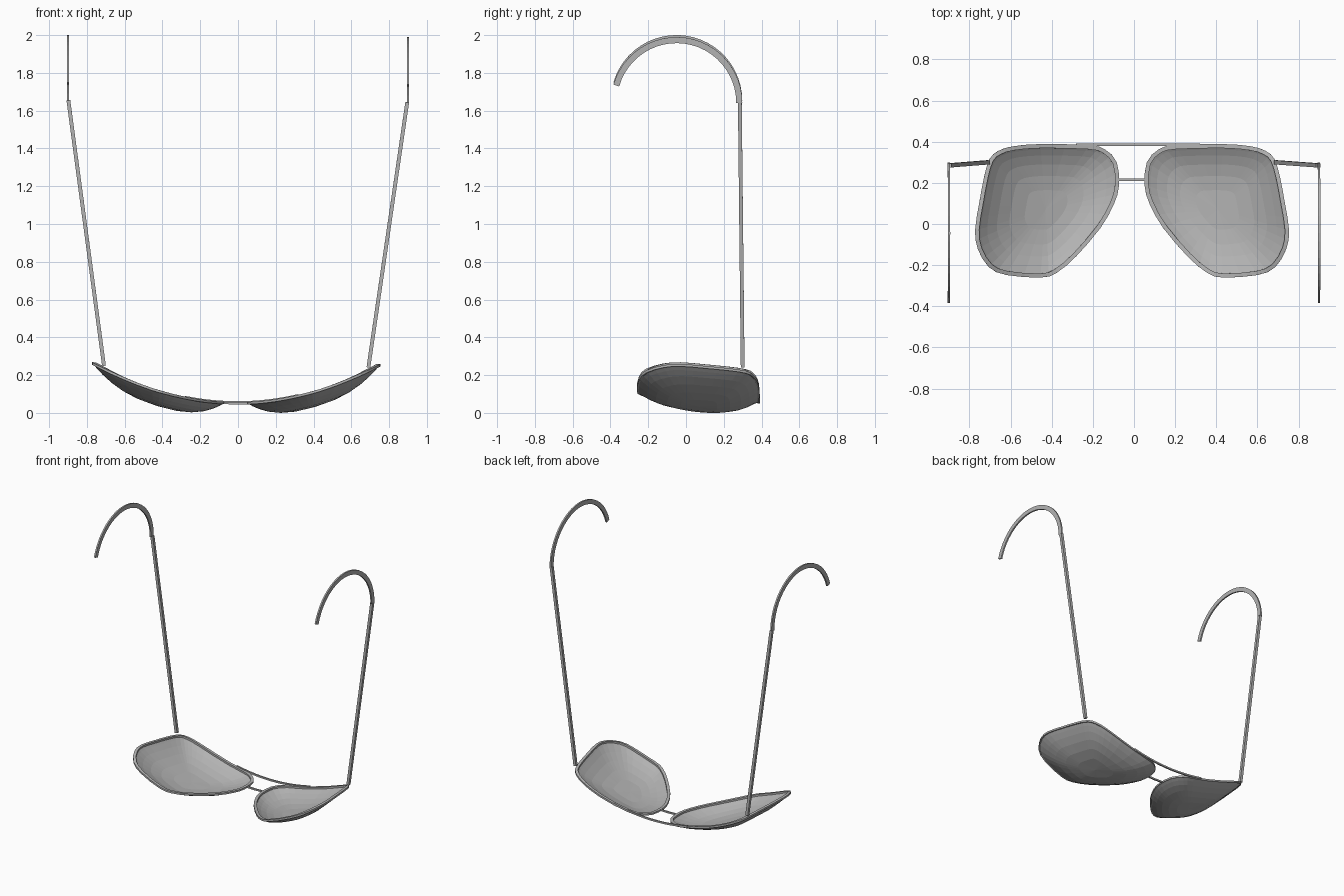
import bpy, bmesh, math
from mathutils import Vector, Matrix

cube = bpy.data.objects.get("Cube")
if cube:
    bpy.data.objects.remove(cube, do_unlink=True)

grey = bpy.data.materials.new("plain_grey")
grey.use_nodes = True
grey.diffuse_color = (0.45, 0.45, 0.45, 1)
grey.node_tree.nodes["Principled BSDF"].inputs["Base Color"].default_value = (0.45, 0.45, 0.45, 1)

# The whole pair leans very slightly to one side
LEAN = Matrix.Translation((-0.011, 0, 0)) @ Matrix.Rotation(0.006, 4, 'Y')


def finish(name, bm):
    bmesh.ops.recalc_face_normals(bm, faces=bm.faces)
    bm.transform(LEAN)
    mesh = bpy.data.meshes.new(name)
    bm.to_mesh(mesh)
    bm.free()
    mesh.materials.append(grey)
    obj = bpy.data.objects.new(name, mesh)
    bpy.context.collection.objects.link(obj)
    return obj


def sweep(name, path, axis, along_axis, across, sides=4, closed=False):
    """Carry a small polygon section along a path; axis fixes its orientation."""
    bm = bmesh.new()
    axis = Vector(axis)
    n = len(path)
    grow = 1 / math.cos(math.pi / sides)
    rings = []
    for i, p in enumerate(path):
        a = path[(i - 1) % n] if closed else path[max(i - 1, 0)]
        b = path[(i + 1) % n] if closed else path[min(i + 1, n - 1)]
        side = (b - a).cross(axis).normalized()
        up = side.cross(b - a).normalized()
        ring = []
        for k in range(sides):
            t = math.tau * (k + 0.5) / sides
            ring.append(bm.verts.new(p + up * math.sin(t) * along_axis / 2 * grow
                                     + side * math.cos(t) * across / 2 * grow))
        rings.append(ring)
    for i in range(n if closed else n - 1):
        r, q = rings[i], rings[(i + 1) % n]
        for k in range(sides):
            m = (k + 1) % sides
            bm.faces.new((r[k], r[m], q[m], q[k]))
    if not closed:
        bm.faces.new(rings[0])
        bm.faces.new(rings[-1])
    return finish(name, bm)


def wrap(x):
    """Height of the curved face line."""
    return 0.05 + 0.365 * x * x


def smooth_loop(pts, steps):
    """Closed Catmull-Rom curve through the points."""
    out = []
    n = len(pts)
    for i in range(n):
        a, b, c, d = (pts[(i + k) % n] for k in (-1, 0, 1, 2))
        for s in range(steps):
            t = s / steps
            out.append(0.5 * (2 * b + (c - a) * t + (2 * a - 5 * b + 4 * c - d) * t * t
                              + (3 * b - a - 3 * c + d) * t ** 3))
    return out


# Lens outline
OUTLINE = smooth_loop([Vector(p) for p in (
    (.445, .385), (.21, .38), (.13, .36), (.075, .30), (.065, .19), (.09, .10),
    (.155, -.015), (.275, -.155), (.37, -.235), (.445, -.257), (.61, -.245),
    (.695, -.208), (.748, -.12), (.76, -.03), (.74, .10), (.716, .228),
    (.69, .315), (.65, .352), (.58, .374))], 2)
CENTRE = Vector((.42, .07))
DEPTH = 0.077


def lens_point(p, scale, side):
    q = CENTRE + (p - CENTRE) * scale
    return Vector((side * q.x, q.y, wrap(q.x) - DEPTH * (1 - scale ** 3)))


for side, label in ((1, "left"), (-1, "right")):
    # Dished lens
    bm = bmesh.new()
    rings = [[bm.verts.new(lens_point(p, s, side)) for p in OUTLINE]
             for s in (.985, .93, .84, .7, .52, .3)]
    hub = bm.verts.new(lens_point(CENTRE, 0, side))
    n = len(OUTLINE)
    for r, q in zip(rings, rings[1:]):
        for i in range(n):
            j = (i + 1) % n
            bm.faces.new((r[i], r[j], q[j], q[i]))
    for i in range(n):
        bm.faces.new((rings[-1][i], rings[-1][(i + 1) % n], hub))
    lens = finish(label + "_lens", bm)
    shell = lens.modifiers.new("thickness", 'SOLIDIFY')
    shell.thickness = 0.005
    shell.offset = 0

    # Rim round the lens
    rim = [lens_point(p, .98, side) for p in OUTLINE]
    for v in rim:
        v.z = wrap(v.x)
    sweep(label + "_rim", rim, (0, 0, 1), .013, .02, closed=True)

    # Straight arm
    sweep(label + "_arm", [Vector((side * .70, .30, .245)), Vector((side * .897, .285, 1.65))],
          (1, 0, 0), .02, .02)

    # Curved ear hook
    hook = []
    for i in range(25):
        t = math.radians(164) * i / 24
        hook.append(Vector((side * .9, -.05 + .332 * math.cos(t), 1.647 + .332 * math.sin(t))))
    sweep(label + "_ear_hook", hook, (1, 0, 0), .011, .032)

# Brow bar across the top and the nose bridge
bar = [Vector((x, .385, wrap(x) + .006)) for x in (i * .03 for i in range(-9, 12))]
sweep("brow_bar", bar, (0, 0, 1), .012, .011)
bridge = [Vector((x, .215, wrap(x))) for x in (-.07, 0, .07)]
sweep("nose_bridge", bridge, (0, 0, 1), .011, .011)
